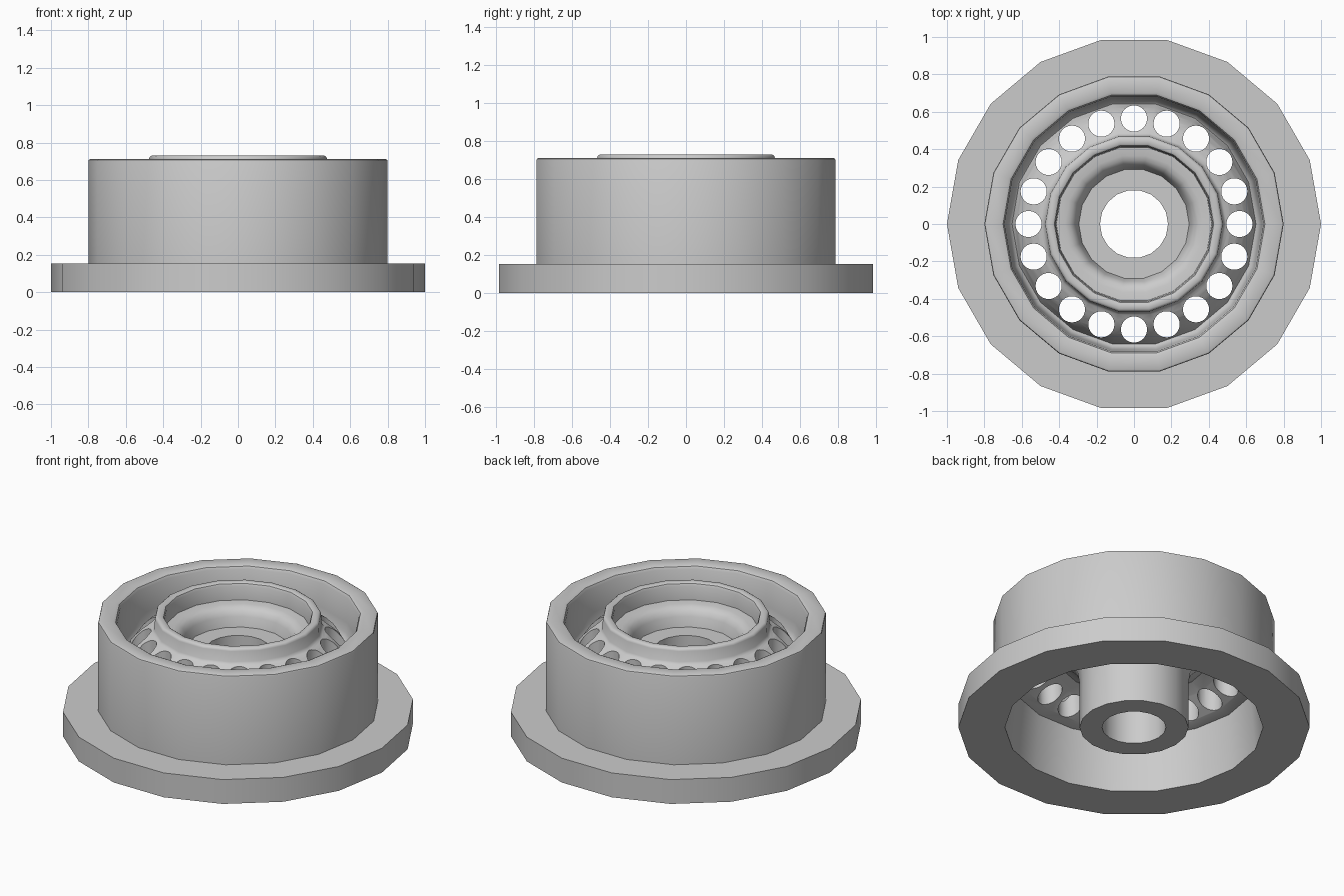
import bpy, bmesh, math

if "Cube" in bpy.data.objects:
    bpy.data.objects.remove(bpy.data.objects["Cube"])

SIDES = 18      # facets around the wheel
HOLES = 20      # lightening holes in the web

metal = bpy.data.materials.new("plain_grey")
metal.diffuse_color = (0.6, 0.6, 0.6, 1)
metal.use_nodes = True
metal.node_tree.nodes["Principled BSDF"].inputs["Base Color"].default_value = metal.diffuse_color


def make_object(name, bm):
    bmesh.ops.recalc_face_normals(bm, faces=bm.faces)
    mesh = bpy.data.meshes.new(name)
    bm.to_mesh(mesh)
    bm.free()
    mesh.materials.append(metal)
    obj = bpy.data.objects.new(name, mesh)
    bpy.context.collection.objects.link(obj)
    return obj


def lathe(name, profile):
    """Revolve a closed (radius, height) profile around z."""
    bm = bmesh.new()
    rings = []
    for i in range(SIDES):
        a = 2 * math.pi * i / SIDES
        rings.append([bm.verts.new((r * math.cos(a), r * math.sin(a), z)) for r, z in profile])
    n = len(profile)
    for i in range(SIDES):
        p, q = rings[i], rings[(i + 1) % SIDES]
        for j in range(n):
            k = (j + 1) % n
            bm.faces.new((p[j], q[j], q[k], p[k]))
    return make_object(name, bm)


profile = [
    # flange and tread
    (0.735, 0), (1.0, 0), (1.0, 0.153), (0.80, 0.153),
    (0.80, 0.70), (0.797, 0.708), (0.788, 0.712),
    # rounded rim lip and inside of the rim
    (0.715, 0.712), (0.70, 0.705), (0.692, 0.69), (0.685, 0.54),
    (0.678, 0.48), (0.665, 0.445), (0.652, 0.435),
    # domed web
    (0.645, 0.45), (0.63, 0.50), (0.60, 0.55), (0.56, 0.592), (0.52, 0.62), (0.49, 0.635),
    # raised ring
    (0.479, 0.65), (0.475, 0.715), (0.471, 0.724), (0.462, 0.73),
    (0.436, 0.73), (0.426, 0.724), (0.42, 0.71), (0.416, 0.625),
    # shoulder falling to the hub face
    (0.37, 0.622), (0.345, 0.614), (0.325, 0.598), (0.31, 0.57), (0.295, 0.51),
    # bore and hub underside
    (0.182, 0.51), (0.182, 0), (0.31, 0), (0.31, 0.29),
    # underside of the web
    (0.32, 0.36), (0.345, 0.41), (0.385, 0.45), (0.43, 0.46),
    (0.50, 0.43), (0.58, 0.385), (0.64, 0.355), (0.705, 0.345),
]
wheel = lathe("flanged_wheel", profile)

# ring of upright cylinders that pierce the web
bm = bmesh.new()
for i in range(HOLES):
    a = 2 * math.pi * i / HOLES
    made = bmesh.ops.create_cone(bm, cap_ends=True, segments=24, radius1=0.07, radius2=0.07, depth=0.7)
    bmesh.ops.translate(bm, verts=made["verts"], vec=(0.564 * math.cos(a), 0.564 * math.sin(a), 0.5))
cutter = make_object("hole_cutter", bm)
cutter.hide_render = True

cut = wheel.modifiers.new("web_holes", "BOOLEAN")
cut.operation = "DIFFERENCE"
cut.solver = "EXACT"
cut.object = cutter
bpy.context.view_layer.objects.active = wheel
wheel.select_set(True)
bpy.ops.object.modifier_apply(modifier=cut.name)
bpy.data.objects.remove(cutter)

bpy.ops.object.shade_smooth_by_angle(angle=math.radians(35))
